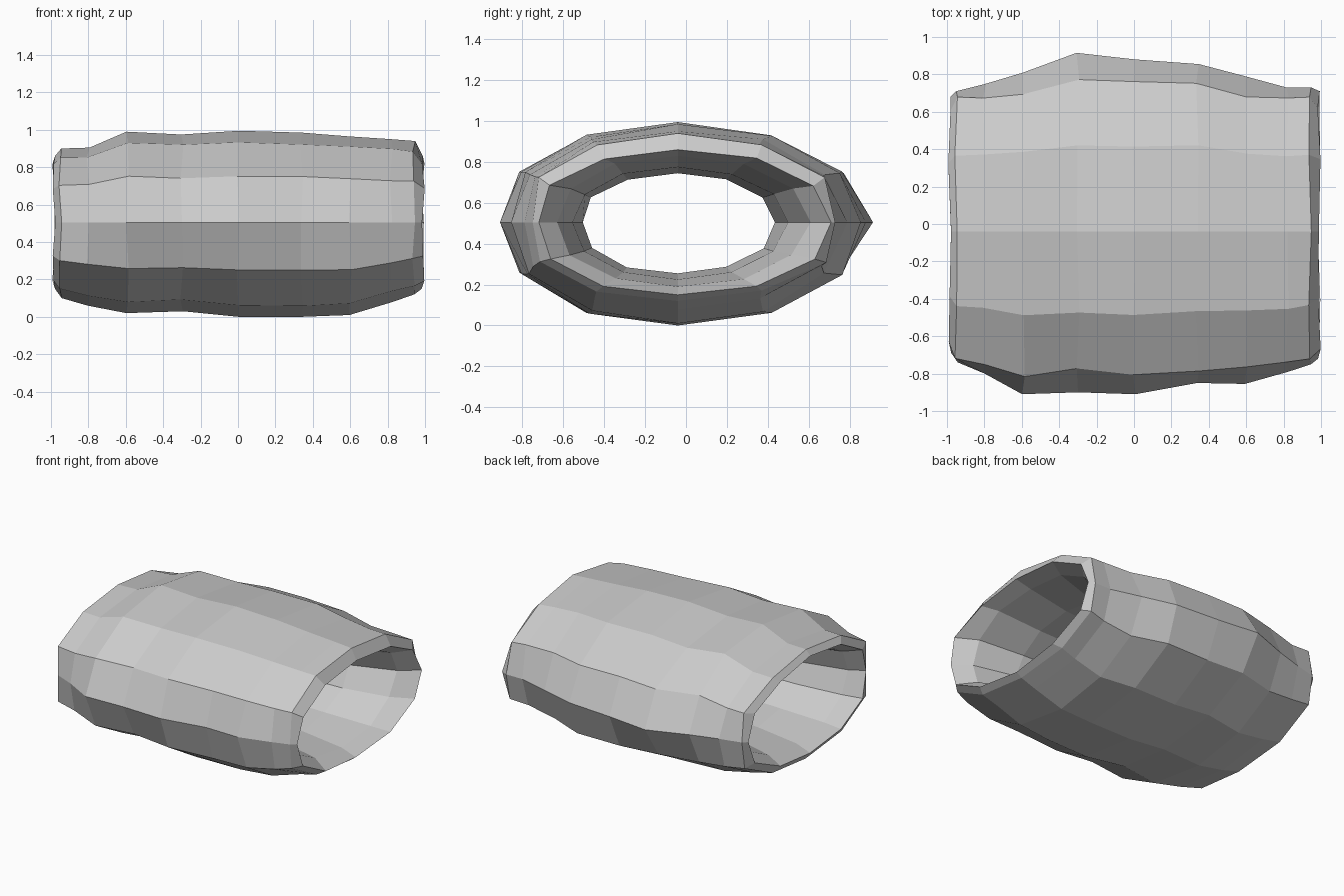
import bpy, bmesh, math

SIDES = 12
# Closed wall profile, ring by ring:
# x, front y, back y, bottom z, top z, boxiness (pushes the shoulders out)
RINGS = [
    # outside, left to right
    (-0.95, -0.74, 0.71, 0.10, 0.90, 1.10), (-0.80, -0.80, 0.75, 0.06, 0.905, 1.05),
    (-0.59, -0.91, 0.81, 0.02, 0.99, 1.0), (-0.30, -0.90, 0.915, 0.03, 0.975, 0.97),
    (0.00, -0.91, 0.88, 0.00, 0.995, 1.0), (0.34, -0.85, 0.855, 0.00, 0.985, 1.03),
    (0.60, -0.855, 0.79, 0.01, 0.965, 1.0), (0.82, -0.79, 0.73, 0.08, 0.95, 1.06),
    (0.94, -0.75, 0.73, 0.12, 0.94, 1.08),
    # right rim and bore, right to left
    (0.99, -0.72, 0.71, 0.15, 0.86, 1.03), (0.87, -0.63, 0.61, 0.19, 0.83, 1.0),
    (0.55, -0.555, 0.50, 0.225, 0.775, 1.0), (0.00, -0.505, 0.435, 0.255, 0.745, 1.02),
    (-0.55, -0.555, 0.51, 0.225, 0.775, 1.0), (-0.87, -0.63, 0.61, 0.19, 0.83, 1.0),
    # left rim
    (-0.985, -0.69, 0.68, 0.15, 0.86, 1.03),
]

bm = bmesh.new()
loops = []
for i, (x, yf, yb, zb, zt, box) in enumerate(RINGS):
    cy = -0.02
    loop = []
    for s in range(SIDES):
        a = 2 * math.pi * s / SIDES
        c, d = math.cos(a), math.sin(a)
        # separate half radii keep the hand-worn, uneven oval
        ry = (yb - cy) if c > 0 else (cy - yf)
        rz = (zt - 0.5) if d > 0 else (0.5 - zb)
        wob = 0.010 * math.sin(2.3 * s + 1.7 * i)
        shoulder = s % 3 != 0
        k = 1.0 + (wob + 0.012 if shoulder else 0)
        y = cy + ry * c * k * (box if shoulder else 1) - 0.02 * abs(d)
        loop.append(bm.verts.new((x + wob * 0.8, y, 0.505 + rz * d * k - 0.005 * abs(d))))
    loops.append(loop)

# Skin neighbouring rings, closing the wall on itself
for i in range(len(loops)):
    p, q = loops[i], loops[(i + 1) % len(loops)]
    for s in range(SIDES):
        t = (s + 1) % SIDES
        bm.faces.new((p[s], p[t], q[t], q[s]))
bmesh.ops.recalc_face_normals(bm, faces=bm.faces)

mesh = bpy.data.meshes.new("barrel_ring")
bm.to_mesh(mesh)
bm.free()
bpy.context.collection.objects.link(bpy.data.objects.new("barrel_ring", mesh))
